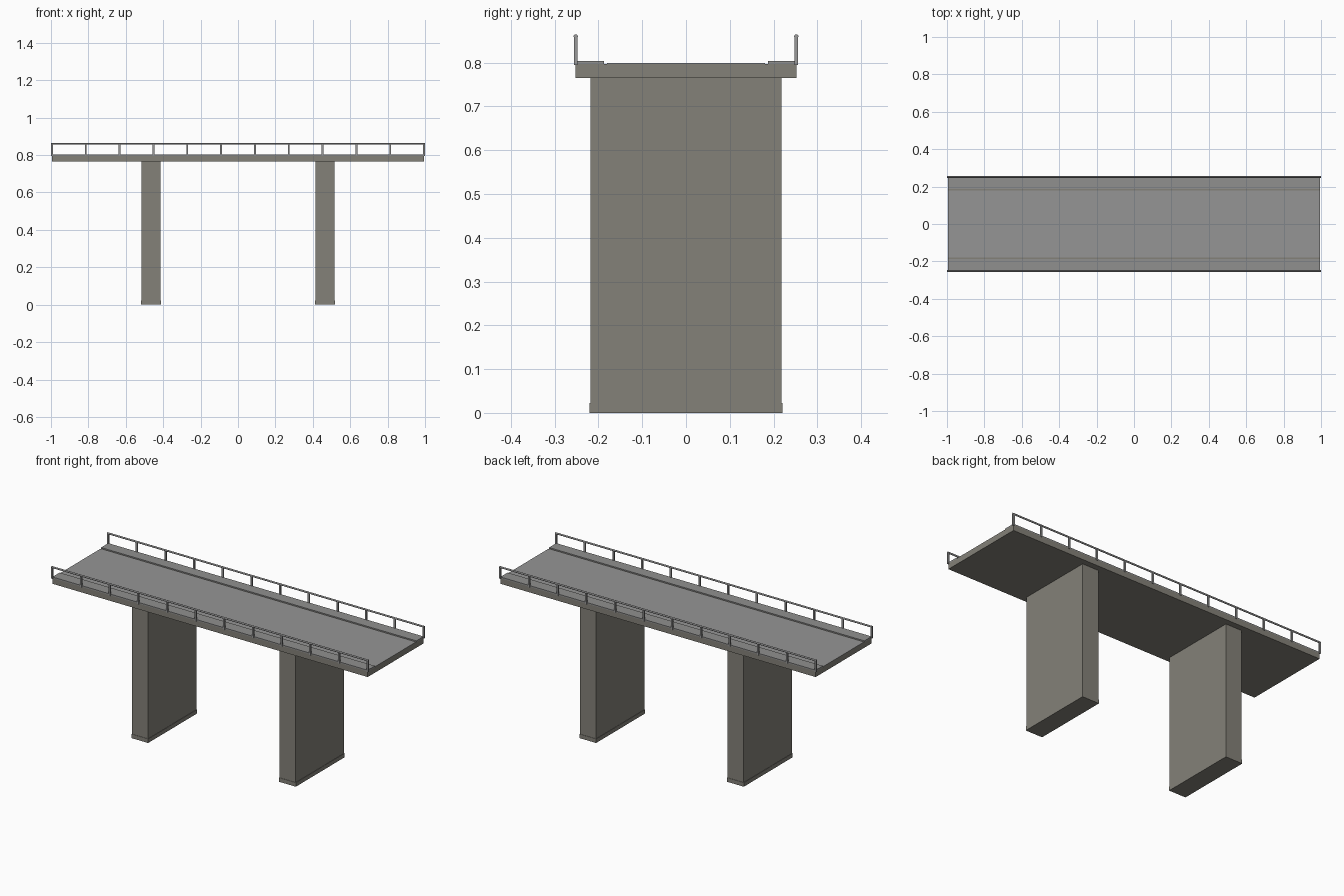
import bpy, math

if "Cube" in bpy.data.objects:
    bpy.data.objects.remove(bpy.data.objects["Cube"])


def material(name, rgb):
    m = bpy.data.materials.new(name)
    m.diffuse_color = (*rgb, 1)
    m.use_nodes = True
    m.node_tree.nodes["Principled BSDF"].inputs["Base Color"].default_value = m.diffuse_color
    return m


CONCRETE = material("warm concrete", (0.23, 0.22, 0.19))
ASPHALT = material("road grey", (0.30, 0.30, 0.30))
PAVING = material("pavement grey", (0.28, 0.28, 0.275))
METAL = material("railing grey", (0.32, 0.32, 0.32))


def box(name, x, y, z, mat):
    """Box from (min, max) ranges."""
    bpy.ops.mesh.primitive_cube_add(size=1, location=[sum(r) / 2 for r in (x, y, z)])
    o = bpy.context.object
    o.name = name
    o.scale = [r[1] - r[0] for r in (x, y, z)]
    bpy.ops.object.transform_apply(location=False, rotation=False, scale=True)
    o.data.materials.append(mat)
    return o


def rod(name, length, radius, loc, rot, mat):
    bpy.ops.mesh.primitive_cylinder_add(vertices=10, radius=radius, depth=length,
                                        location=loc, rotation=rot)
    o = bpy.context.object
    o.name = name
    o.data.materials.append(mat)
    bpy.ops.object.shade_smooth_by_angle(angle=math.radians(40))


L = 0.995        # half length of the deck
POSTS = 12

# Deck slab and road surface
box("deck", (-L, L), (-0.252, 0.252), (0.765, 0.797), CONCRETE)
box("road", (-L, L), (-0.18, 0.18), (0.796, 0.799), ASPHALT)

# Piers with a slightly wider foot
for side, sx in (("left", -0.466), ("right", 0.466)):
    box(side + "_pier", (sx - 0.051, sx + 0.051), (-0.218, 0.218), (0.01, 0.766), CONCRETE)
    box(side + "_pier_foot", (sx - 0.053, sx + 0.053), (-0.22, 0.22), (0, 0.023), CONCRETE)

# Pavements and railings on both sides
for side, s in (("front", -1), ("back", 1)):
    box(side + "_pavement", (-L, L), sorted((s * 0.187, s * 0.252)), (0.796, 0.804), PAVING)
    y = s * 0.252
    rod(side + "_handrail", 2.0, 0.005, (0, y, 0.86), (0, math.pi / 2, 0), METAL)
    for i in range(POSTS):
        x = -L + 2 * L * i / (POSTS - 1)
        box(f"{side}_post_{i + 1}", (x - 0.005, x + 0.005), (y - 0.004, y + 0.004),
            (0.795, 0.86), METAL)
